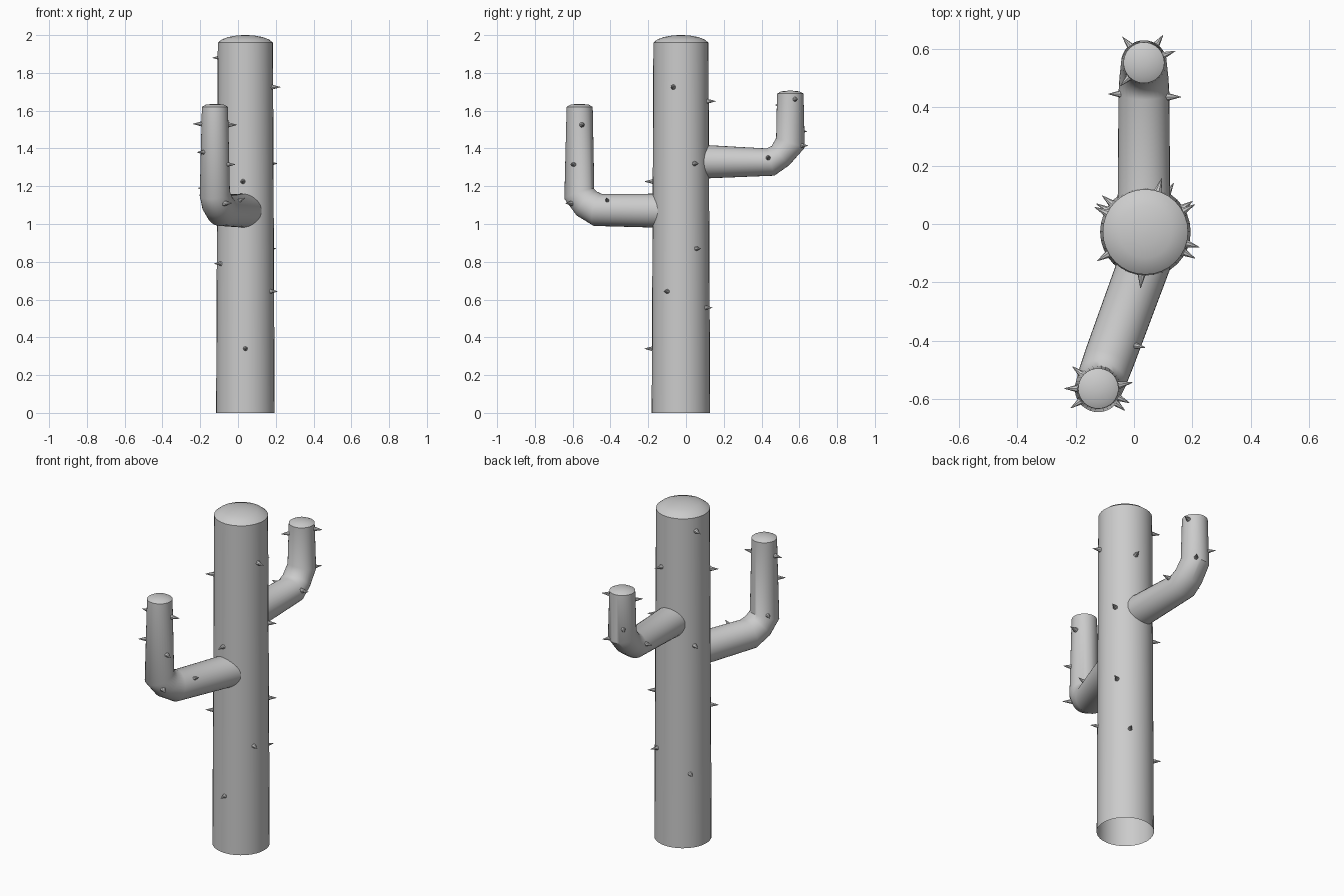
import bpy, bmesh
from math import sin, cos, pi, radians
from mathutils import Vector

if "Cube" in bpy.data.objects:
    bpy.data.objects.remove(bpy.data.objects["Cube"])


def finish(name, bm):
    bmesh.ops.recalc_face_normals(bm, faces=bm.faces)
    me = bpy.data.meshes.new(name)
    bm.to_mesh(me)
    bm.free()
    ob = bpy.data.objects.new(name, me)
    bpy.context.collection.objects.link(ob)
    bpy.context.view_layer.objects.active = ob
    ob.select_set(True)
    bpy.ops.object.shade_smooth_by_angle(angle=radians(40))
    ob.select_set(False)
    return ob


def tube(name, rings, side, segs=32):
    """rings: (centre, tangent, half width, half height); open start, closed end."""
    bm = bmesh.new()
    loops = []
    for c, t, w, h in rings:
        n = side.cross(t).normalized()
        loops.append([bm.verts.new(c + side * w * cos(2 * pi * i / segs) + n * h * sin(2 * pi * i / segs))
                      for i in range(segs)])
    for a, b in zip(loops, loops[1:]):
        for i in range(segs):
            j = (i + 1) % segs
            bm.faces.new((a[i], a[j], b[j], b[i]))
    bm.faces.new(loops[-1])
    return finish(name, bm)


UP = Vector((0, 0, 1))
CX, CY = 0.039, -0.027

# trunk: open bottom, low domed top
tube("trunk", [(Vector((CX, CY, z)), UP, r, r) for r, z in
               ((0.155, 0), (0.146, 1.96), (0.125, 1.977), (0.09, 1.99), (0.045, 1.998), (0.01, 2.0))],
     Vector((1, 0, 0)))


def arm(name, tip_x, slope, tip_y, path, top):
    """path: (y, z, half width, half height) points from trunk to tip."""
    pts = [Vector((tip_x + slope * (y - tip_y), y, z)) for y, z, w, h in path]
    out = Vector((slope, 1, 0)).normalized() * (1 if tip_y > 0 else -1)
    side = out.cross(UP)
    rings = []
    for i, (p, q) in enumerate(zip(pts, path)):
        t = Vector((0, 0, 0))
        if i > 0:
            t += (p - pts[i - 1]).normalized()
        if i < len(pts) - 1:
            t += (pts[i + 1] - p).normalized()
        rings.append((p, t.normalized(), q[2], q[3]))
    for r, dz in ((0.048, 0.012), (0.01, 0.016)):
        rings.append((Vector((pts[-1].x, pts[-1].y, top + dz)), UP, r, r))
    tube(name, rings, side)


# two bent arms
arm("front_arm", -0.121, 0.367, -0.56,
    [(-0.09, 1.07, 0.09, 0.091), (-0.465, 1.074, 0.087, 0.087), (-0.525, 1.108, 0.085, 0.083),
     (-0.565, 1.16, 0.08, 0.084), (-0.563, 1.62, 0.069, 0.069)], 1.62)
arm("back_arm", 0.034, 0, 0.555,
    [(0.05, 1.33, 0.09, 0.091), (0.447, 1.328, 0.087, 0.075), (0.5, 1.362, 0.084, 0.069),
     (0.553, 1.43, 0.078, 0.08), (0.552, 1.69, 0.07, 0.07)], 1.69)

# thorns
thorns = bmesh.new()


def thorn(base, d, length=0.055, r=0.016):
    d = d.normalized()
    m = UP.rotation_difference(d).to_matrix().to_4x4()
    m.translation = base + d * (length / 2 - 0.012)
    bmesh.ops.create_cone(thorns, cap_ends=True, segments=8, radius1=r, radius2=0.001,
                          depth=length, matrix=m)


def thorn_ring(cx, cy, r, spots):
    for az, z in spots:
        d = Vector((cos(radians(az)), sin(radians(az)), 0))
        thorn(Vector((cx, cy, z)) + d * r, d)


thorn_ring(CX, CY, 0.15, [(-16, 1.725), (29, 1.32), (33, 0.87), (-28, 0.643), (73, 1.65), (60, 0.557),
                          (-95, 1.225), (-90, 0.34), (154, 1.88), (150, 1.2), (140, 0.44),
                          (211, 1.6), (211, 0.79)])
thorn_ring(-0.121, -0.563, 0.074, [(10, 1.525), (-25, 1.315), (180, 1.53), (215, 1.38), (140, 1.19),
                                   (-40, 1.11)])
thorn_ring(0.034, 0.553, 0.071, [(20, 1.66), (225, 1.63), (130, 1.49), (55, 1.415)])
thorn(Vector((0.0, -0.415, 1.12)), Vector((1, -0.2, 0.5)))
thorn(Vector((0.118, 0.435, 1.35)), Vector((1, 0, 0.1)))
thorn(Vector((-0.045, 0.445, 1.35)), Vector((-1, 0, 0.1)))
finish("thorns", thorns)
